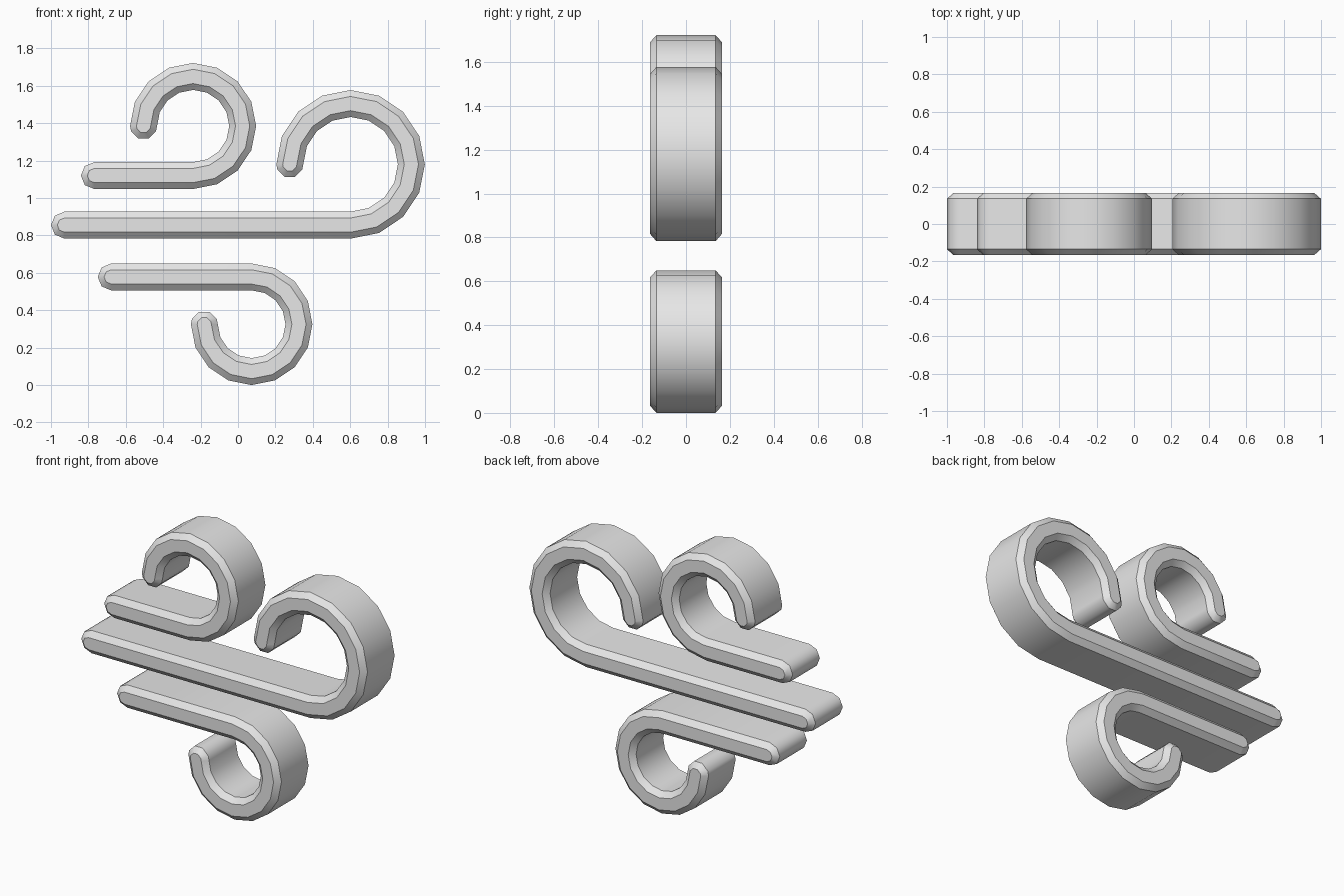
import bpy, bmesh
from math import radians, cos, sin

cube = bpy.data.objects.get("Cube")
if cube:
    bpy.data.objects.remove(cube)

grey = bpy.data.materials.new("light_grey")
grey.use_nodes = True
colour = (0.8, 0.8, 0.8, 1)
grey.diffuse_color = colour
grey.node_tree.nodes["Principled BSDF"].inputs["Base Color"].default_value = colour

HALF_WIDTH = 0.072   # half thickness of a ribbon
HALF_DEPTH = 0.165
INSET = 0.034        # chamfer across the ribbon
CHAMFER = 0.03       # chamfer along the depth


def polar(cx, cz, radius, degrees):
    a = radians(degrees)
    return cx + radius * cos(a), cz + radius * sin(a)


def outline(cx, radius, tail, half):
    """Closed outline of a straight tail running into a three-quarter curl."""
    mid = radius - HALF_WIDTH
    steps = [-90 + 22.5 * i for i in range(13)]
    tail_centre = (tail + HALF_WIDTH, -mid)
    end_centre = (cx - mid, 0)
    pts = [polar(*tail_centre, half, 270)]
    pts += [polar(cx, 0, mid + half, a) for a in steps]
    pts += [polar(*end_centre, half, 202.5 + 45 * i) for i in range(4)]
    pts += [polar(cx, 0, mid - half, a) for a in reversed(steps)]
    pts += [polar(*tail_centre, half, a) for a in (90, 135, 180, 225)]
    return pts


def wind_ribbon(name, cx, cz, radius, tail, flip=1):
    bm = bmesh.new()
    loops = []
    for y, half in ((-HALF_DEPTH, HALF_WIDTH - INSET),
                    (-HALF_DEPTH + CHAMFER, HALF_WIDTH),
                    (HALF_DEPTH - CHAMFER, HALF_WIDTH),
                    (HALF_DEPTH, HALF_WIDTH - INSET)):
        loops.append([bm.verts.new((x, y, cz + flip * z))
                      for x, z in outline(cx, radius, tail, half)])
    n = len(loops[0])
    # side walls and chamfers
    for a, b in zip(loops, loops[1:]):
        for i in range(n):
            j = (i + 1) % n
            bm.faces.new((a[i], a[j], b[j], b[i]))
    # front and back faces
    bm.faces.new(loops[0])
    bm.faces.new(loops[-1])
    bmesh.ops.recalc_face_normals(bm, faces=bm.faces[:])
    # smooth along the ribbon, crisp at the chamfer rims
    for f in bm.faces:
        f.smooth = True
    for loop in loops:
        for i in range(n):
            bm.edges.get((loop[i], loop[(i + 1) % n])).smooth = False
    mesh = bpy.data.meshes.new(name)
    bm.to_mesh(mesh)
    bm.free()
    mesh.materials.append(grey)
    bpy.context.collection.objects.link(bpy.data.objects.new(name, mesh))


wind_ribbon("upper_wind_curl", -0.24, 1.385, 0.337, -0.84)
wind_ribbon("middle_wind_curl", 0.602, 1.18, 0.397, -1.0)
wind_ribbon("lower_wind_curl", 0.073, 0.325, 0.325, -0.75, flip=-1)
